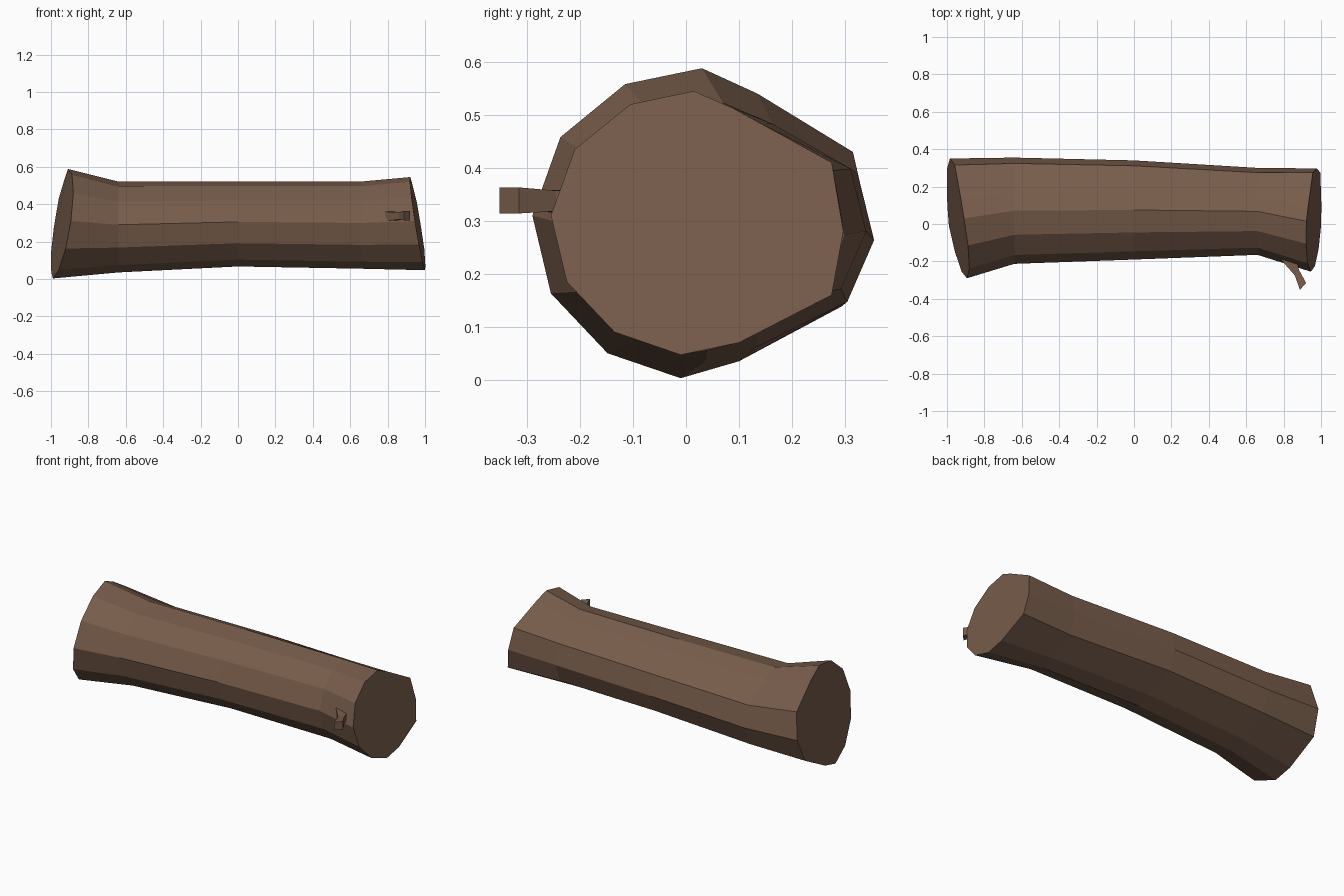
import bpy

bark = bpy.data.materials.new("brown bark")
bark.diffuse_color = (0.185, 0.108, 0.07, 1)


def loft(name, rings):
    """Skin equal-sized rings into a closed flat-shaded tube."""
    n = len(rings[0])
    verts = [p for r in rings for p in r]
    faces = [(a * n + i, a * n + (i + 1) % n, (a + 1) * n + (i + 1) % n, (a + 1) * n + i)
             for a in range(len(rings) - 1) for i in range(n)]
    faces += [tuple(range(n))[::-1], tuple(range((len(rings) - 1) * n, len(rings) * n))]
    me = bpy.data.meshes.new(name)
    me.from_pydata(verts, [], faces)
    me.materials.append(bark)
    ob = bpy.data.objects.new(name, me)
    bpy.context.collection.objects.link(ob)
    return ob


# Log cross-sections (y, z), counter-clockwise seen from +x, starting at the top
left = [(0.03, 0.588), (-0.115, 0.558), (-0.237, 0.458), (-0.29, 0.31), (-0.255, 0.163),
        (-0.148, 0.05), (-0.01, 0.003), (0.1, 0.035), (0.293, 0.138), (0.35, 0.278),
        (0.315, 0.43), (0.135, 0.54)]
right = [(0.015, 0.545), (-0.105, 0.52), (-0.21, 0.435), (-0.255, 0.31), (-0.225, 0.185),
         (-0.135, 0.09), (-0.01, 0.047), (0.1, 0.07), (0.275, 0.16), (0.297, 0.28),
         (0.275, 0.41), (0.09, 0.512)]


def middle(x, y0, y1, z0, z1):
    """Left section squeezed into the given bounds."""
    return [(x, y0 + (y + 0.29) / 0.64 * (y1 - y0), z0 + (z - 0.003) / 0.585 * (z1 - z0))
            for y, z in left]


# Log with slanted sawn ends and flared ends
left_end = [(-0.953 + 0.15 * (z - 0.295) - (0.18 if y < 0.03 else 0.09) * (y - 0.03), y, z)
            for y, z in left]
right_end = [(0.96 + 0.16 * (0.3 - z) + 0.05 * y, y, z) for y, z in right]
loft("log", [left_end,
             middle(-0.64, -0.213, 0.355, 0.035, 0.521),
             middle(0.0, -0.19, 0.34, 0.067, 0.521),
             middle(0.66, -0.165, 0.30, 0.055, 0.521),
             right_end])


# Small bent twig on the front near the right end
def square(a, b, z0, z1):
    return [(*a, z0), (*b, z0), (*b, z1), (*a, z1)]


loft("twig", [square((0.785, -0.19), (0.87, -0.19), 0.308, 0.36),
              square((0.86, -0.275), (0.882, -0.245), 0.318, 0.357),
              square((0.887, -0.352), (0.92, -0.315), 0.314, 0.363)])
